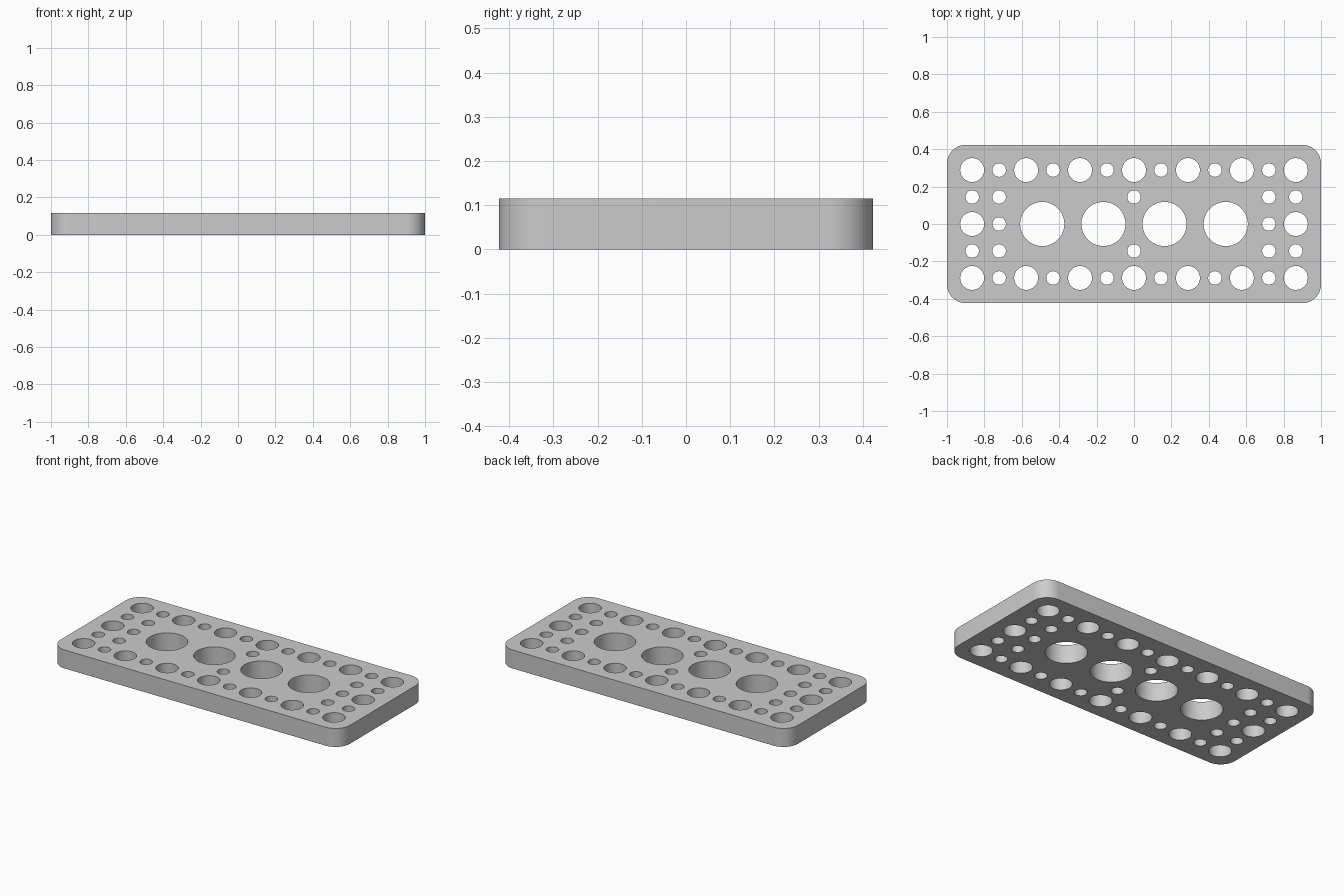
import bpy
import bmesh
from math import cos, sin, pi, radians

cube = bpy.data.objects.get("Cube")
if cube:
    bpy.data.objects.remove(cube, do_unlink=True)

PITCH = 0.1442           # spacing of the hole grid
HALF_X, HALF_Y = 1.0, 0.423
HEIGHT = 0.1154
CORNER = 0.1

grey = bpy.data.materials.new("plain_grey")
grey.use_nodes = True
colour = (0.6, 0.6, 0.6, 1)
grey.diffuse_color = colour
grey.node_tree.nodes["Principled BSDF"].inputs["Base Color"].default_value = colour


def add_loop(curve, points):
    """Add a closed flat outline; outlines inside another become holes."""
    spline = curve.splines.new("POLY")
    spline.points.add(len(points) - 1)
    for p, (x, y) in zip(spline.points, points):
        p.co = (x, y, 0, 1)
    spline.use_cyclic_u = True


def add_hole(curve, x, y, radius, sides=48):
    steps = [2 * pi * i / sides for i in range(sides)]
    add_loop(curve, [(x + radius * cos(a), y + radius * sin(a)) for a in steps])


curve = bpy.data.curves.new("drilled_plate", "CURVE")
curve.dimensions = "2D"
curve.fill_mode = "BOTH"
curve.extrude = HEIGHT / 2

# Rounded rectangular outline
outline = []
for quarter, (sx, sy) in enumerate([(1, 1), (-1, 1), (-1, -1), (1, -1)]):
    for i in range(13):
        a = (quarter + i / 12) * pi / 2
        outline.append((sx * (HALF_X - CORNER) + CORNER * cos(a),
                        sy * (HALF_Y - CORNER) + CORNER * sin(a)))
add_loop(curve, outline)

# Four large holes along the middle
for i in range(4):
    add_hole(curve, (i - 1.5) * 0.327, 0, 0.118, 64)

# Front and back rows: medium holes alternating with small ones
for row in (-2, 2):
    for col in range(-6, 7):
        add_hole(curve, col * PITCH, row * PITCH, 0.036 if col % 2 else 0.064)

# End columns and centre holes between the rows
for col in (-6, -5, 0, 5, 6):
    for row in (-1, 1):
        add_hole(curve, col * PITCH, row * PITCH, 0.036)
for side in (-1, 1):
    add_hole(curve, side * 6 * PITCH, 0, 0.064)
    add_hole(curve, side * 5 * PITCH, 0, 0.036)

# Turn the outline into a solid, welded mesh
plate = bpy.data.objects.new("drilled_plate", curve)
bpy.context.collection.objects.link(plate)
plate.location.z = HEIGHT / 2
bpy.ops.object.select_all(action="DESELECT")
plate.select_set(True)
bpy.context.view_layer.objects.active = plate
bpy.ops.object.convert(target="MESH")
plate = bpy.context.view_layer.objects.active
bm = bmesh.new()
bm.from_mesh(plate.data)
bmesh.ops.remove_doubles(bm, verts=bm.verts, dist=0.0001)
bmesh.ops.recalc_face_normals(bm, faces=bm.faces)
bm.to_mesh(plate.data)
bm.free()
plate.data.materials.clear()
plate.data.materials.append(grey)
bpy.ops.object.shade_smooth_by_angle(angle=radians(30))
